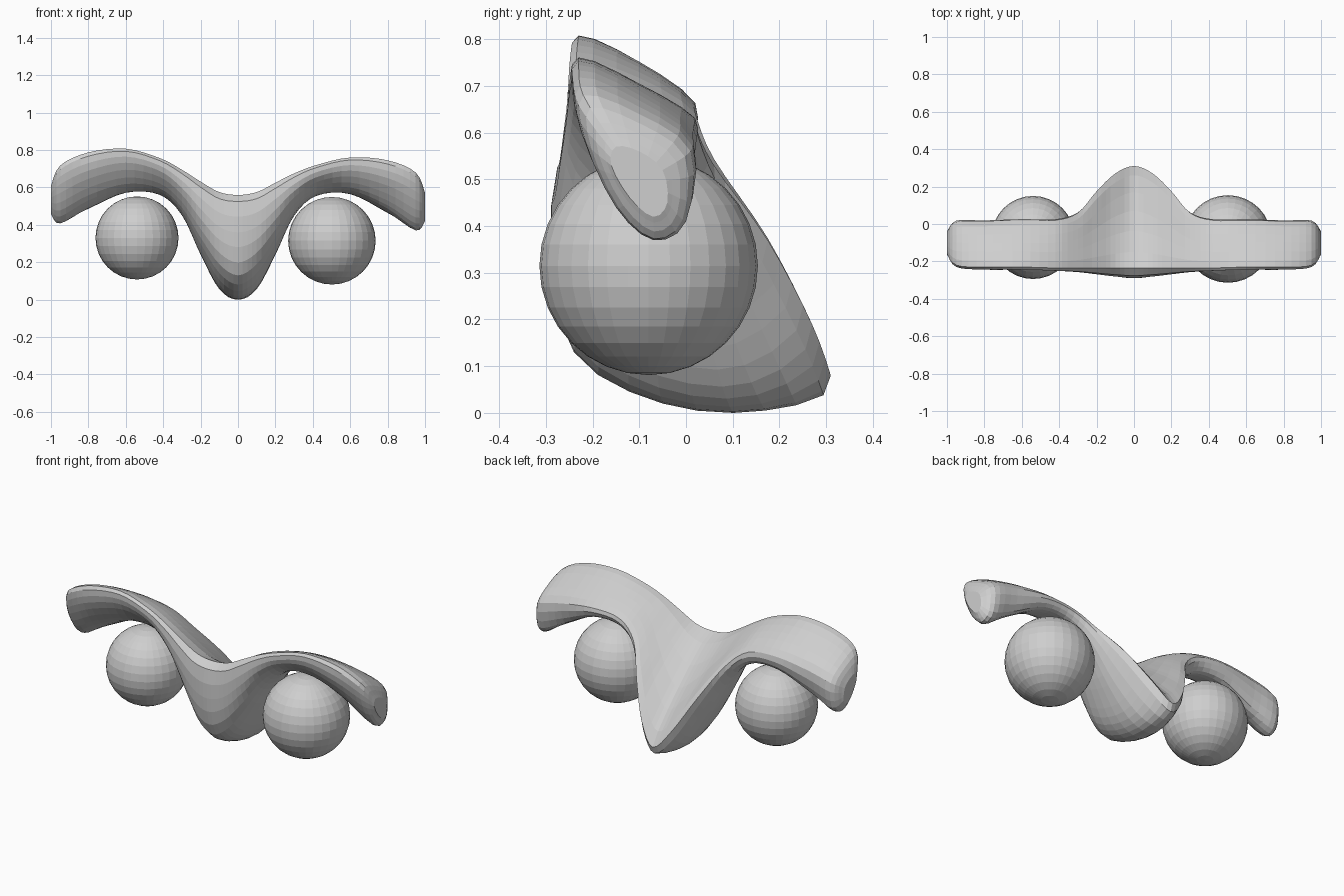
import bpy, bmesh

if "Cube" in bpy.data.objects:
    bpy.data.objects.remove(bpy.data.objects["Cube"])

grey = bpy.data.materials.new("plain grey")
grey.diffuse_color = (0.62, 0.62, 0.62, 1)
grey.use_nodes = True
grey.node_tree.nodes["Principled BSDF"].inputs["Base Color"].default_value = grey.diffuse_color

# Sections of the folded brow and nose: x, then seven (y, z) points:
# top ridge, front, front bottom, underside, back bottom, back edge, top middle
SECTIONS = [
    (0.00, -.235, .56, -.29, .36, -.24, .13, -.05, .02, .17, .005, .31, .08, .07, .34),
    (0.10, -.235, .575, -.28, .39, -.23, .19, -.06, .08, .14, .065, .27, .19, .04, .41),
    (0.20, -.235, .625, -.265, .48, -.20, .33, -.06, .255, .07, .25, .175, .37, -.02, .52),
    (0.30, -.235, .675, -.25, .58, -.17, .485, -.07, .455, .02, .455, .06, .53, -.08, .62),
    (0.42, -.235, .72, -.24, .655, -.15, .58, -.07, .56, .00, .56, .02, .615, -.10, .68),
    (0.60, -.23, .76, -.235, .69, -.16, .60, -.08, .57, .00, .57, .02, .63, -.10, .705),
    (0.80, -.23, .745, -.235, .65, -.16, .53, -.09, .475, -.01, .475, .015, .60, -.10, .69),
    (0.95, -.22, .68, -.215, .58, -.15, .44, -.07, .37, .00, .41, .01, .56, -.10, .64),
    (1.00, -.15, .57, -.16, .53, -.12, .46, -.07, .42, -.04, .45, -.05, .52, -.10, .56),
]
LIFT = [1, .9, .4, .2, .2, .7, 1]   # the left side sits slightly higher


def ring(sec, side):
    x = sec[0]
    t = min(max((x - .1) / .45, 0), 1)
    rise = .047 * t * t * (3 - 2 * t) if side < 0 else 0
    tip = min(max((x - .65) / .3, 0), 1)
    return [(side * x, sec[1 + 2 * i],
             sec[2 + 2 * i] + rise * (LIFT[i] * (1 - tip) + .8 * tip)) for i in range(7)]


def spline(p, n, closed):
    """Smooth curve through the points, n steps per span."""
    out, m = [], len(p)
    get = (lambda i: p[i % m]) if closed else (lambda i: p[min(max(i, 0), m - 1)])
    for i in range(m if closed else m - 1):
        a, b, c, d = (get(i + k) for k in (-1, 0, 1, 2))
        for s in range(n):
            t = s / n
            out.append(tuple(.5 * (2 * q + (r - o) * t + (2 * o - 5 * q + 4 * r - u) * t * t
                                   + (3 * q - o - 3 * r + u) * t ** 3)
                             for o, q, r, u in zip(a, b, c, d)))
    if not closed:
        out.append(p[-1])
    return out


def finish(name, bm):
    bmesh.ops.recalc_face_normals(bm, faces=bm.faces)
    me = bpy.data.meshes.new(name)
    bm.to_mesh(me)
    bm.free()
    me.materials.append(grey)
    ob = bpy.data.objects.new(name, me)
    bpy.context.collection.objects.link(ob)
    return ob


# Brow and nose body, lofted along x
stations = [ring(s, -1) for s in reversed(SECTIONS[1:])] + [ring(s, 1) for s in SECTIONS]
rails = [spline([st[i] for st in stations], 4, False) for i in range(7)]
bm = bmesh.new()
loops = [[bm.verts.new((x, y, max(z, 0))) for x, y, z in spline(list(pts), 3, True)]
         for pts in zip(*rails)]
for a, b in zip(loops, loops[1:]):
    for i in range(len(a)):
        j = (i + 1) % len(a)
        bm.faces.new((a[i], a[j], b[j], b[i]))
bm.faces.new(loops[0])
bm.faces.new(loops[-1])
finish("brow_and_nose", bm)

# Eyeballs
for name, loc, r in (("left_ball", (-.54, -.072, .33), .222),
                     ("right_ball", (.502, -.08, .315), .234)):
    bm = bmesh.new()
    bmesh.ops.create_uvsphere(bm, u_segments=32, v_segments=16, radius=r)
    finish(name, bm).location = loc
